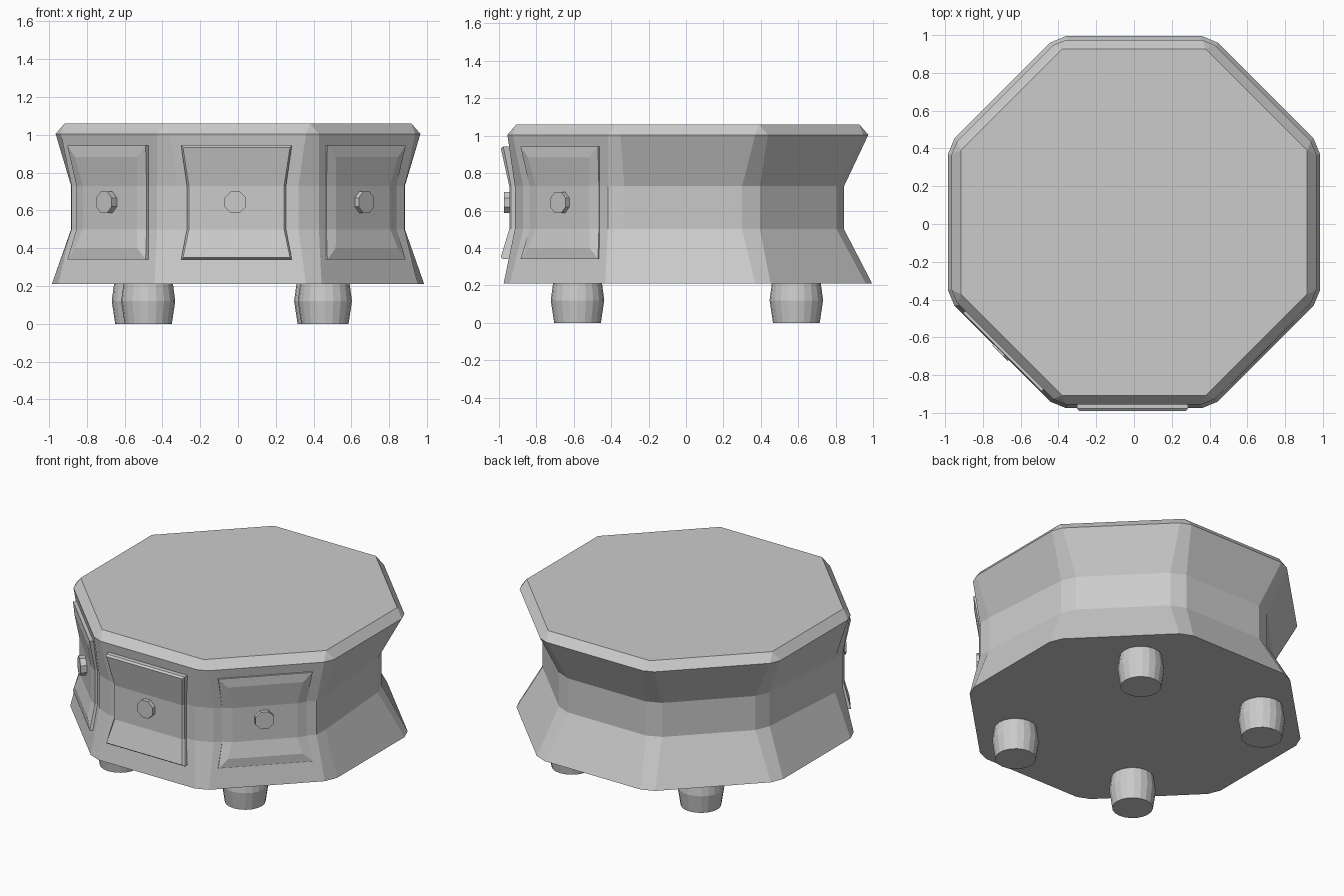
import bpy, bmesh
from math import radians, sin, cos, pi
from mathutils import Vector

if "Cube" in bpy.data.objects:
    bpy.data.objects.remove(bpy.data.objects["Cube"])

CY = 0.01      # y of the body centre


def frame(k):
    """Outward and sideways directions of octagon side k (0 = front)."""
    a = radians(-90 + 45 * k)
    return Vector((cos(a), sin(a), 0)), Vector((-sin(a), cos(a), 0))


def finish(bm, name):
    bmesh.ops.remove_doubles(bm, verts=bm.verts, dist=0.001)
    bmesh.ops.recalc_face_normals(bm, faces=bm.faces)
    me = bpy.data.meshes.new(name)
    bm.to_mesh(me)
    bm.free()
    ob = bpy.data.objects.new(name, me)
    bpy.context.collection.objects.link(ob)
    return ob


def loft(name, rings):
    """Closed solid through rings of equal point count."""
    bm = bmesh.new()
    vs = [[bm.verts.new(p) for p in r] for r in rings]
    n = len(vs[0])
    for a, b in zip(vs, vs[1:]):
        for i in range(n):
            j = (i + 1) % n
            bm.faces.new((a[i], a[j], b[j], b[i]))
    bm.faces.new(vs[0][::-1])
    bm.faces.new(vs[-1])
    return finish(bm, name)


# Body: pinched octagon with clipped corners, less pinched around the front
def body_ring(z, apothem, half, waist=False):
    pts = []
    for k in range(8):
        n, t = frame(k)
        for s in (-1, 1):
            r, h = apothem, half
            if waist:
                if k in (7, 0, 1):
                    r, h = 0.925, 0.32
                elif (k, s) in ((2, -1), (6, 1)):
                    r, h = 0.883, 0.34
            pts.append(n * r + t * s * h + Vector((0, CY, z)))
    return pts


loft("body", [body_ring(0.21, 0.985, 0.36),
              body_ring(0.50, 0.835, 0.29, True),
              body_ring(0.73, 0.835, 0.29, True),
              body_ring(1.005, 0.965, 0.36),
              body_ring(1.06, 0.917, 0.3798)])


# Raised panels following the pinch, with a bevelled rim
def panel(name, k, base, face, inset):
    n, t = frame(k)
    bm = bmesh.new()

    def layer(r_end, r_mid, ins):
        rows = []
        for z, r, h in ((0.34 + ins, r_end, 0.293), (0.50, r_mid, 0.262),
                        (0.73, r_mid, 0.262), (0.943 - ins, r_end, 0.293)):
            rows.append([bm.verts.new(n * r + t * s * (h - ins) + Vector((-0.008, CY, z)))
                         for s in (-1, 1)])
        return rows

    layers = [layer(0.86, 0.82, 0), layer(*base, 0), layer(*face, inset)]
    for rows in (layers[0], layers[2]):
        for a, b in zip(rows, rows[1:]):
            bm.faces.new((a[0], a[1], b[1], b[0]))
    loops = [[r[0] for r in L] + [r[1] for r in reversed(L)] for L in layers]
    for a, b in zip(loops, loops[1:]):
        for i in range(8):
            j = (i + 1) % 8
            bm.faces.new((a[i], a[j], b[j], b[i]))
    finish(bm, name)


# Eight-sided button in the middle of a panel
def button(name, k, r0=0.90, r1=0.982, rad=0.062):
    n, t = frame(k)
    up = Vector((0, 0, 1))
    c = Vector((-0.015, CY, 0.643))
    ring = [(t * cos(a) + up * sin(a)) * rad for a in (pi / 8 + i * pi / 4 for i in range(8))]
    loft(name, [[c + n * r + p for p in ring] for r in (r0, r1)])


for k, side in ((0, "front"), (1, "front_right"), (7, "front_left")):
    if k == 0:
        panel(side + "_panel", k, (0.987, 0.945), (1.0, 0.955), 0.01)
    else:
        panel(side + "_panel", k, (0.973, 0.935), (0.975, 0.948), 0.06)
    button(side + "_button", k)


# Four bulging feet
def foot(name, x, y):
    rings = [[Vector((x + r * cos(i * pi / 10), y + r * sin(i * pi / 10), z)) for i in range(20)]
             for z, r in ((0, 0.125), (0.12, 0.143), (0.24, 0.127))]
    ob = loft(name, rings)
    bpy.context.view_layer.objects.active = ob
    ob.select_set(True)
    bpy.ops.object.shade_smooth_by_angle(angle=radians(12))
    ob.select_set(False)


foot("front_left_foot", -0.475, -0.58)
foot("back_left_foot", -0.525, 0.59)
foot("front_right_foot", 0.46, -0.58)
foot("back_right_foot", 0.44, 0.59)
